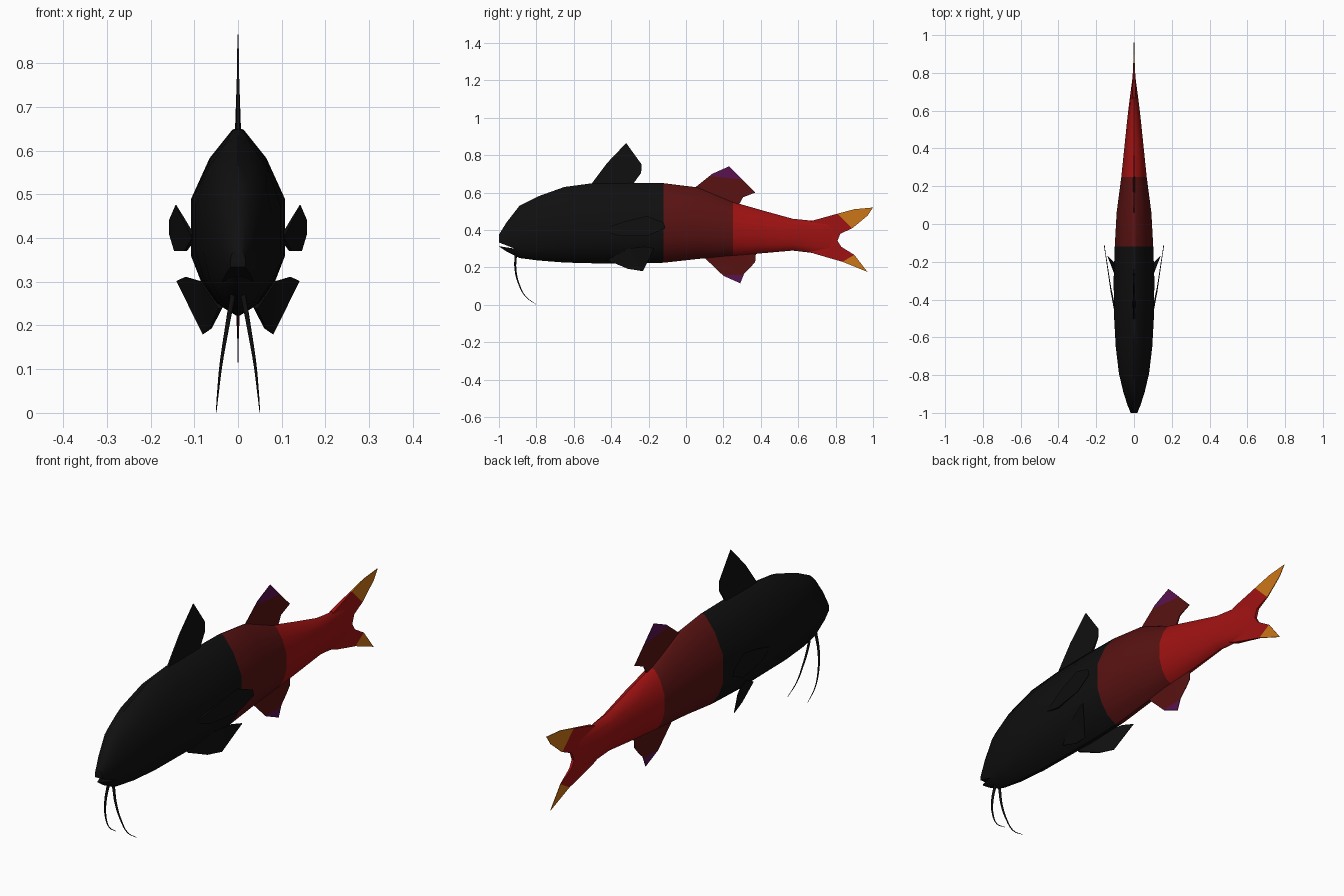
import bpy, bmesh, math
from mathutils import Vector

cube = bpy.data.objects.get("Cube")
if cube:
    bpy.data.objects.remove(cube, do_unlink=True)


def material(name, rgb):
    m = bpy.data.materials.new(name)
    m.use_nodes = True
    m.diffuse_color = (*rgb, 1)
    bsdf = next(n for n in m.node_tree.nodes if n.type == 'BSDF_PRINCIPLED')
    bsdf.inputs["Base Color"].default_value = (*rgb, 1)
    bsdf.inputs["Roughness"].default_value = 0.7
    return m


black = material("black", (0.005, 0.005, 0.005))
maroon = material("dark red", (0.1, 0.006, 0.006))
red = material("bright red", (0.35, 0.006, 0.006))
orange = material("orange", (0.6, 0.18, 0.009))
purple = material("purple", (0.1, 0.006, 0.08))


def make_object(name, bm, mats):
    bmesh.ops.recalc_face_normals(bm, faces=bm.faces[:])
    me = bpy.data.meshes.new(name)
    bm.to_mesh(me)
    bm.free()
    for m in mats:
        me.materials.append(m)
    ob = bpy.data.objects.new(name, me)
    bpy.context.collection.objects.link(ob)
    return ob


def activate(ob):
    bpy.ops.object.select_all(action='DESELECT')
    ob.select_set(True)
    bpy.context.view_layer.objects.active = ob


def smooth(ob, degrees):
    activate(ob)
    bpy.ops.object.shade_smooth_by_angle(angle=math.radians(degrees))


# Body: rings of (y, top, bottom, half width)
STATIONS = [
    (-1.0, .375, .312, .018), (-.96, .44, .285, .035), (-.89, .53, .25, .058),
    (-.79, .58, .237, .082), (-.65, .63, .226, .098), (-.5, .65, .222, .105),
    (-.3, .652, .22, .108), (-.12, .65, .225, .102), (.06, .628, .245, .092),
    (.25, .55, .26, .068), (.4, .507, .275, .053), (.57, .46, .29, .035),
    (.68, .449, .277, .021), (.79, .445, .27, .006)]
SECTION = [(0, 0), (.46, .07), (.79, .19), (1, .325), (1, .62), (.6, .84), (.12, .99), (0, 1)]


def ring(y, top, bottom, w):
    # deep shield section amidships, rounder at head and tail
    k = max(0, min(1, (-.5 - y) / .3, 1)) if y < 0 else max(0, min(1, (y - .1) / .3))
    half = []
    for i, (sx, sz) in enumerate(SECTION):
        a = math.pi * i / 7
        x = sx + (math.sin(a) - sx) * k
        z = sz + (.5 - .5 * math.cos(a) - sz) * k
        half.append((x * w, bottom + z * (top - bottom)))
    return half + [(-x, z) for x, z in half[-2:0:-1]]


bm = bmesh.new()
rings = [[bm.verts.new((x, s[0], z)) for x, z in ring(*s)] for s in STATIONS]
for a, b in zip(rings, rings[1:]):
    for i in range(len(a)):
        j = (i + 1) % len(a)
        bm.faces.new((a[i], a[j], b[j], b[i]))
bm.faces.new(rings[0])
bm.faces.new(rings[-1])
body = make_object("body", bm, [black, maroon, red])

# Mouth: a thin wedge cut into the snout
bm = bmesh.new()
wedge = bm.faces.new([bm.verts.new((-.1, y, z)) for y, z in [(-1.03, .345), (-1.03, .318), (-.915, .3)]])
out = bmesh.ops.extrude_face_region(bm, geom=[wedge])
bmesh.ops.translate(bm, vec=(.2, 0, 0), verts=[v for v in out["geom"] if isinstance(v, bmesh.types.BMVert)])
cutter = make_object("mouth_cutter", bm, [black])
cutter.hide_render = True
cut = body.modifiers.new("mouth", 'BOOLEAN')
cut.operation = 'DIFFERENCE'
cut.solver = 'EXACT'
cut.object = cutter
activate(body)
bpy.ops.object.modifier_apply(modifier="mouth")
bpy.data.objects.remove(cutter, do_unlink=True)

# Colour bands along the body
for p in body.data.polygons:
    p.material_index = (p.center.y > -.12) + (p.center.y > .25)
smooth(body, 40)


def fin(name, outline, root, base, mats, cuts=(), edge=.0012):
    """Plate from an outline, thick near the root point and thin at the rim.
    Each cut is (point, normal): faces beyond it take the second material."""
    bm = bmesh.new()
    face = bm.faces.new([bm.verts.new(p) for p in outline])
    face.normal_update()
    n = face.normal.copy()
    bmesh.ops.triangulate(bm, faces=[face])
    for co, no in cuts:
        bmesh.ops.bisect_plane(bm, geom=bm.verts[:] + bm.edges[:] + bm.faces[:],
                               plane_co=co, plane_no=no)
    for f in bm.faces:
        c = f.calc_center_median()
        f.material_index = int(any((c - Vector(co)).dot(Vector(no)) > 0 for co, no in cuts))
    reach = max((v.co - Vector(root)).length for v in bm.verts)
    offset = {v: n * (base + (edge - base) * min(1, 1.5 * (v.co - Vector(root)).length / reach))
              for v in bm.verts}
    faces = bm.faces[:]
    top = {v: bm.verts.new(v.co + offset[v]) for v in offset}
    rim = [e.verts[:] for e in bm.edges if e.is_boundary]
    rim_mat = [e.link_faces[0].material_index for e in bm.edges if e.is_boundary]
    for f in faces:
        bm.faces.new([top[v] for v in reversed(f.verts)]).material_index = f.material_index
    for (a, b), m in zip(rim, rim_mat):
        bm.faces.new((a, b, top[b], top[a])).material_index = m
    for v in offset:
        v.co -= offset[v]
    ob = make_object(name, bm, mats)
    smooth(ob, 30)
    return ob


def flat(points):
    return [(0, y, z) for y, z in points]


# Fins on the centre line
fin("dorsal_fin", flat([(-.51, .64), (-.42, .76), (-.32, .865), (-.237, .75), (-.24, .705),
                        (-.28, .65), (-.3, .6), (-.45, .6)]), (0, -.38, .62), .014, [black])
fin("rear_dorsal_fin", flat([(.04, .62), (.14, .7), (.23, .74), (.3, .67), (.37, .6), (.305, .575),
                             (.28, .53), (.2, .5)]), (0, .2, .57), .014, [maroon, purple],
    [((0, .2, .68), (0, .1, 1))])
fin("anal_fin", flat([(.09, .26), (.2, .155), (.29, .115), (.31, .165), (.345, .2), (.37, .23),
                      (.375, .29), (.2, .3)]), (0, .25, .27), .014, [maroon, purple],
    [((0, .25, .158), (0, 0, -1))])
fin("tail_fin", flat([(.62, .42), (.676, .45), (.81, .487), (.9, .511), (1, .52), (.97, .476),
                      (.89, .41), (.825, .38), (.81, .342), (.83, .31), (.9, .267), (.97, .176),
                      (.837, .23), (.687, .273), (.62, .3)]), (0, .66, .36), .014, [red, orange],
    [((0, .81, .487), (0, 1, 1)), ((0, .837, .23), (0, .59, -1))])

# Paired fins and whiskers
for side, s in (("left", 1), ("right", -1)):
    pectoral = [(.1, -.46, .4), (.125, -.33, .445), (.142, -.21, .475), (.157, -.12, .44),
                (.157, -.11, .41), (.145, -.2, .37), (.12, -.36, .37)]
    pelvic = [(.04, -.42, .24), (.085, -.31, .3), (.12, -.22, .311), (.14, -.17, .302),
              (.08, -.23, .18), (.062, -.31, .193)]
    for name, pts in (("pectoral_fin", pectoral), ("pelvic_fin", pelvic)):
        pts = [(x * s, y, z) for x, y, z in pts]
        fin(side + "_" + name, pts, pts[0], .005, [black])

    curve = bpy.data.curves.new(side + "_whisker", 'CURVE')
    curve.dimensions = '3D'
    curve.bevel_depth = .0065
    curve.bevel_resolution = 1
    curve.resolution_u = 4
    curve.use_fill_caps = True
    path = [(.012, -.91, .27), (.026, -.912, .19), (.039, -.893, .11), (.046, -.858, .045), (.05, -.8, .001)]
    spline = curve.splines.new('BEZIER')
    spline.bezier_points.add(len(path) - 1)
    for i, (pt, (x, y, z)) in enumerate(zip(spline.bezier_points, path)):
        pt.co = (x * s, y, z)
        pt.radius = 1 - .22 * i
        pt.handle_left_type = pt.handle_right_type = 'AUTO'
    curve.materials.append(black)
    whisker = bpy.data.objects.new(side + "_whisker", curve)
    bpy.context.collection.objects.link(whisker)
    activate(whisker)
    bpy.ops.object.convert(target='MESH')
    smooth(bpy.context.view_layer.objects.active, 60)
